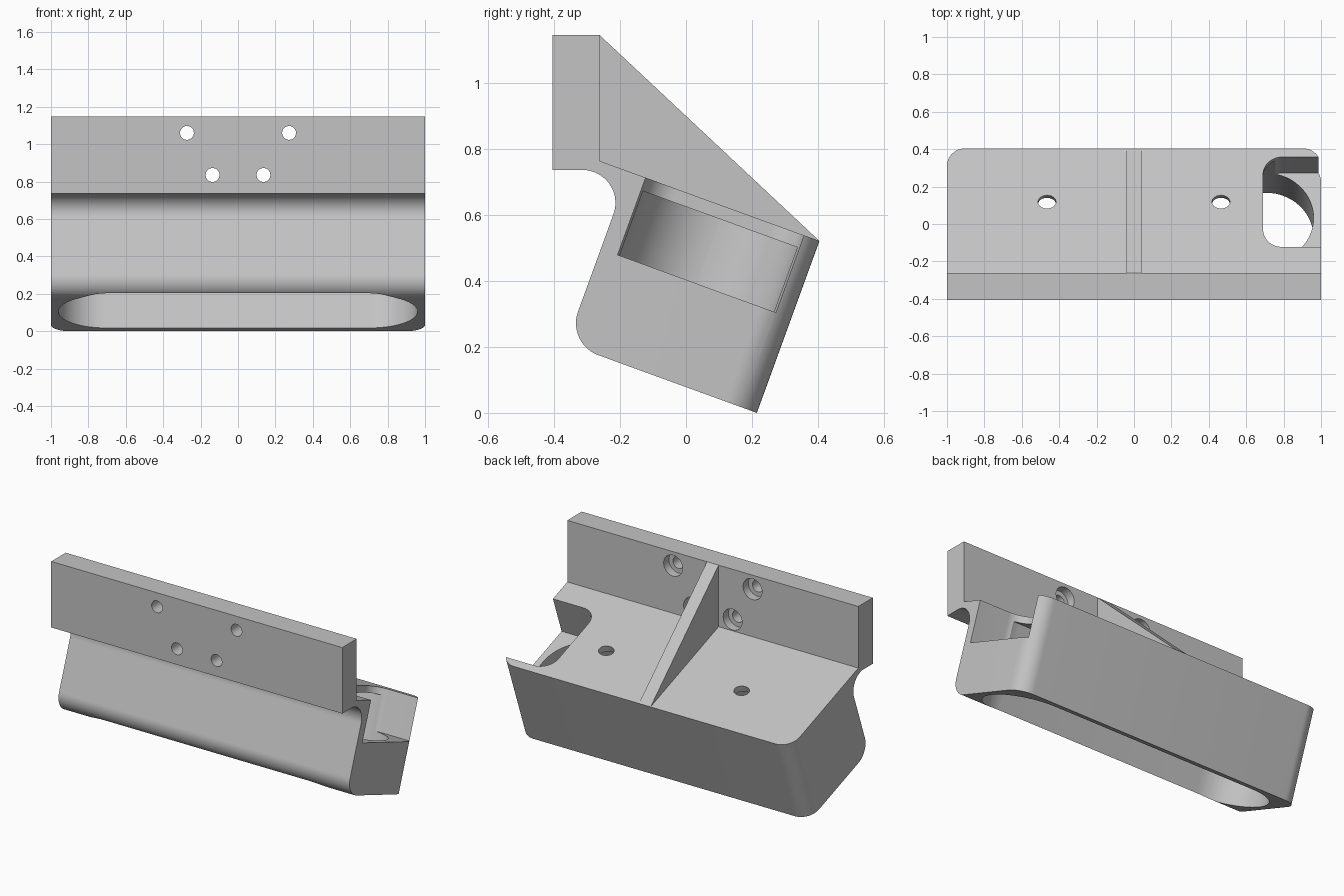
import bpy, bmesh
from math import sin, cos, tan, radians, pi
from mathutils import Vector, Matrix

if "Cube" in bpy.data.objects:
    bpy.data.objects.remove(bpy.data.objects["Cube"], do_unlink=True)

TILT = radians(20)
S, C = sin(TILT), cos(TILT)
BASE_Y = 0.215          # lower back edge of the tilted body
HEIGHT, DEPTH = 0.555, 0.615

grey = bpy.data.materials.new("plain grey")
grey.use_nodes = True
grey.diffuse_color = (0.55, 0.55, 0.55, 1)
grey.node_tree.nodes["Principled BSDF"].inputs["Base Color"].default_value = (0.55, 0.55, 0.55, 1)

# Frames: side profile extruded along x, plate holes along -y, tilted body
SIDE = Matrix(((0, 0, 1, 0), (1, 0, 0, 0), (0, 1, 0, 0), (0, 0, 0, 1)))
FRONT = Matrix.Rotation(pi / 2, 4, "X")
TILTED = Matrix.Translation((0, BASE_Y, 0)) @ Matrix.Rotation(-TILT, 4, "X")


def tilted_point(u, w):
    return (BASE_Y + u * C + w * S, w * C - u * S)


def rounded(corners, steps=14):
    """Outline from (x, y, radius) corners."""
    out = []
    for i, (x, y, r) in enumerate(corners):
        p = Vector((x, y))
        if not r:
            out.append(p)
            continue
        a = (Vector(corners[i - 1][:2]) - p).normalized()
        b = (Vector(corners[(i + 1) % len(corners)][:2]) - p).normalized()
        half = a.angle(b) / 2
        centre = p + (a + b).normalized() * (r / sin(half))
        start = p + a * (r / tan(half)) - centre
        end = p + b * (r / tan(half)) - centre
        sweep = pi - 2 * half
        for k in range(steps + 1):
            t = k / steps
            out.append(centre + (start * sin((1 - t) * sweep) + end * sin(t * sweep)) / sin(sweep))
    return out


def ellipse(x, y, rx, ry, n=32):
    return [Vector((x + rx * cos(2 * pi * k / n), y + ry * sin(2 * pi * k / n))) for k in range(n)]


def prism(name, outline, low, high, frame, bevel_rule=None):
    bm = bmesh.new()
    face = bm.faces.new([bm.verts.new((p.x, p.y, low)) for p in outline])
    moved = bmesh.ops.extrude_face_region(bm, geom=[face])["geom"]
    bmesh.ops.translate(bm, vec=(0, 0, high - low),
                        verts=[g for g in moved if isinstance(g, bmesh.types.BMVert)])
    bm.transform(frame)
    bmesh.ops.recalc_face_normals(bm, faces=bm.faces)
    if bevel_rule:
        edges = [e for e in bm.edges if bevel_rule(e)]
        bmesh.ops.bevel(bm, geom=edges, offset=0.1, segments=12, profile=0.5, affect="EDGES")
    mesh = bpy.data.meshes.new(name)
    bm.to_mesh(mesh)
    bm.free()
    mesh.materials.append(grey)
    obj = bpy.data.objects.new(name, mesh)
    bpy.context.collection.objects.link(obj)
    return obj


def activate(obj):
    bpy.ops.object.select_all(action="DESELECT")
    obj.select_set(True)
    bpy.context.view_layer.objects.active = obj


def cut(target, name, outline, low, high, frame):
    cutter = prism(name, outline, low, high, frame)
    cutter.hide_render = True
    mod = target.modifiers.new(name, "BOOLEAN")
    mod.operation, mod.solver, mod.object = "DIFFERENCE", "EXACT", cutter
    activate(target)
    bpy.ops.object.modifier_apply(modifier=mod.name)
    bpy.data.objects.remove(cutter, do_unlink=True)


def box(x0, x1, y0, y1, radii):
    return rounded(list(zip((x0, x1, x1, x0), (y0, y0, y1, y1), radii)))


# Body: tilted block and upright mounting plate in one profile
plate_back, plate_front, plate_low, top = -0.263, -0.405, 0.737, 1.147
back_low, back_top = tilted_point(0, 0), tilted_point(0, HEIGHT)
ledge_z = back_top[1] + (back_top[0] - plate_back) * tan(TILT)
neck = tilted_point(-DEPTH, (plate_low - DEPTH * S) / C)
profile = rounded([
    (plate_front, top, 0), (plate_back, top, 0), (plate_back, ledge_z, 0),
    (*back_top, 0), (*back_low, 0), (*tilted_point(-DEPTH, 0), 0.103),
    (*neck, 0.1), (plate_front, plate_low, 0)])


def back_end_edge(edge):
    a, b = (v.co for v in edge.verts)
    inv = TILTED.inverted()
    return abs(a.x - b.x) < 0.01 and all(abs((inv @ p).y) < 0.001 for p in (a, b))


body = prism("mounting_body", profile, -1, 1, SIDE, back_end_edge)

# Long hollow open at the bottom, then the side opening at the left end
cut(body, "hollow", box(-0.96, 0.96, -0.56, -0.051, [0.2544] * 4), -0.2, 0.514, TILTED)
cut(body, "end_opening", box(0.69, 1.2, -0.561, -0.05, (0.1, 0, 0, 0.1)), 0.306, 0.7, TILTED)

# Holes through the sloped top, and counterbored screw holes in the plate
for side in (-1, 1):
    cut(body, "top_hole", ellipse(side * 0.465, -0.305, 0.048, 0.038), 0.45, 0.65, TILTED)
    for x, z in ((0.273, 1.06), (0.136, 0.835)):
        cut(body, "screw_hole", ellipse(side * x, z, 0.037, 0.037), 0.2, 0.5, FRONT)
        cut(body, "counterbore", ellipse(side * x, z, 0.065, 0.065), 0.2, 0.315, FRONT)

# Triangular centre rib
rib = prism("centre_rib", [Vector(p) for p in (
    (plate_back, top), back_top, (plate_back, ledge_z))], -0.04, 0.04, SIDE)

activate(body)
bpy.ops.object.shade_smooth_by_angle(angle=radians(30))
